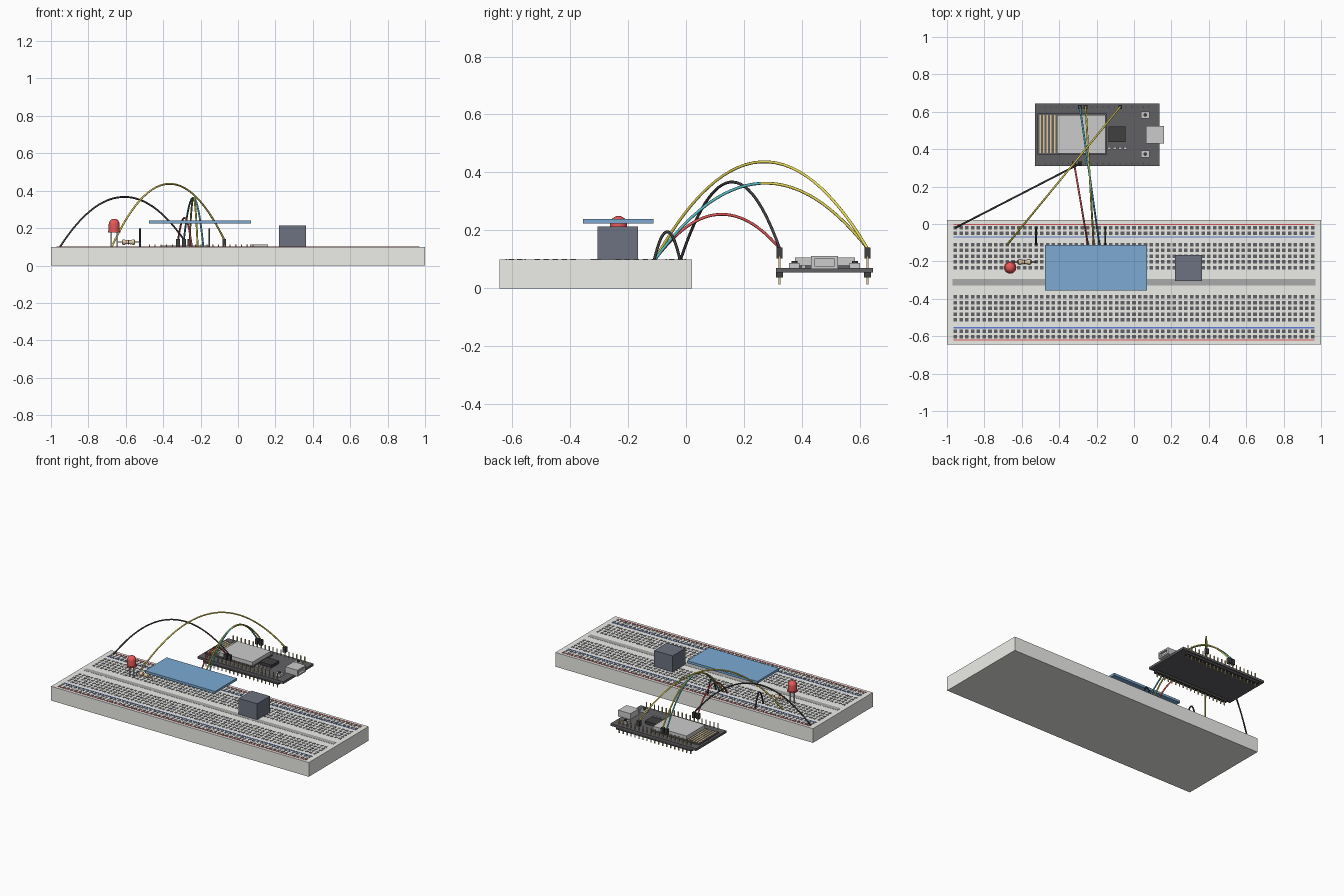
import bpy, bmesh, math
from mathutils import Matrix, Vector

if "Cube" in bpy.data.objects:
    bpy.data.objects.remove(bpy.data.objects["Cube"])

P = 0.0308                      # hole pitch
MID = -0.3115                   # breadboard centre line in y
TOP = 0.1                       # breadboard top
mats = {}


def paint(ob, col):
    if col:
        if col not in mats:
            m = bpy.data.materials.new("paint_%d" % len(mats))
            m.diffuse_color = (*col, 1)
            m.use_nodes = True
            m.node_tree.nodes["Principled BSDF"].inputs["Base Color"].default_value = m.diffuse_color
            mats[col] = m
        ob.data.materials.append(mats[col])
    return ob


def boxes(name, spans, col=None):
    """One object from any number of boxes (x0,x1,y0,y1,z0,z1)."""
    bm = bmesh.new()
    for x0, x1, y0, y1, z0, z1 in spans:
        m = Matrix.Translation(((x0 + x1) / 2, (y0 + y1) / 2, (z0 + z1) / 2)) @ \
            Matrix.Diagonal((x1 - x0, y1 - y0, z1 - z0, 1))
        bmesh.ops.create_cube(bm, size=1, matrix=m)
    me = bpy.data.meshes.new(name)
    bm.to_mesh(me)
    bm.free()
    ob = bpy.data.objects.new(name, me)
    bpy.context.collection.objects.link(ob)
    return paint(ob, col)


def post(x, y, z0, z1, r):
    return (x - r, x + r, y - r, y + r, z0, z1)


def tube(name, pts, r, col):
    cu = bpy.data.curves.new(name, 'CURVE')
    cu.dimensions = '3D'
    cu.bevel_depth, cu.bevel_resolution, cu.use_fill_caps = r, 2, True
    s = cu.splines.new('POLY')
    s.points.add(len(pts) - 1)
    for p, c in zip(s.points, pts):
        p.co = (*c, 1)
    ob = bpy.data.objects.new(name, cu)
    bpy.context.collection.objects.link(ob)
    return paint(ob, col)


def wire(name, a, b, h, col):
    a, b = Vector(a), Vector(b)
    n = 28
    tube(name, [a.lerp(b, i / n) + Vector((0, 0, 4 * h * i / n * (1 - i / n)))
                for i in range(n + 1)], 0.005, col)


def lathe(name, prof, loc, axis, col, n=24):
    """Spin a (radius, height) profile round z, then turn it onto the axis."""
    bm = bmesh.new()
    rings = [[bm.verts.new((r * math.cos(2 * math.pi * k / n), r * math.sin(2 * math.pi * k / n), z))
              for k in range(n)] for r, z in prof]
    for lo, hi in zip(rings, rings[1:]):
        for k in range(n):
            bm.faces.new((lo[k], lo[(k + 1) % n], hi[(k + 1) % n], hi[k]))
    bm.faces.new(rings[0][::-1])
    bm.faces.new(rings[-1])
    rot = Matrix.Rotation(math.pi / 2, 4, 'Y') if axis == 'X' else Matrix()
    bm.transform(Matrix.Translation(loc) @ rot)
    me = bpy.data.meshes.new(name)
    bm.to_mesh(me)
    bm.free()
    ob = bpy.data.objects.new(name, me)
    bpy.context.collection.objects.link(ob)
    bpy.ops.object.select_all(action='DESELECT')
    ob.select_set(True)
    bpy.context.view_layer.objects.active = ob
    bpy.ops.object.shade_smooth_by_angle(angle=math.radians(40))
    return paint(ob, col)


DARK, BLACK = (0.12, 0.12, 0.13), (0.05, 0.05, 0.05)
METAL, GOLD = (0.6, 0.6, 0.62), (0.75, 0.6, 0.3)
RED, YELLOW = (0.8, 0.1, 0.1), (0.8, 0.7, 0.1)
GREEN, TEAL = (0.1, 0.55, 0.2), (0.1, 0.5, 0.55)

# breadboard body, holes, channel and rail stripes
boxes("breadboard", [(-1, 1, MID - 0.332, MID + 0.332, 0, TOP)], (0.85, 0.85, 0.82))
offsets = [MID + s * d for s in (1, -1) for d in [0.2015 - P * i for i in range(4, -1, -1)] + [0.2615, 0.2915]]
boxes("breadboard_holes", [post(i * P, y, TOP - 0.003, TOP + 0.001, 0.0095)
                           for i in range(-31, 32) for y in offsets], DARK)
boxes("centre_channel", [(-0.97, 0.97, MID - 0.018, MID + 0.018, TOP - 0.004, TOP + 0.001)], (0.4, 0.4, 0.4))
for tag, d, col in (("outer", 0.309, RED), ("inner", 0.243, (0.1, 0.2, 0.7))):
    boxes("rail_stripe_" + tag, [(-0.965, 0.965, MID + s * d - 0.003, MID + s * d + 0.003,
                                  TOP - 0.002, TOP + 0.002) for s in (1, -1)], col)

# raised display panel and sensor block
boxes("display_panel", [(-0.475, 0.07, -0.355, -0.112, 0.224, 0.24)], (0.2, 0.4, 0.65))
boxes("sensor_block", [(0.22, 0.363, -0.306, -0.165, TOP, 0.213)], (0.15, 0.17, 0.22))

# indicator lamp with two legs
R = 0.029
dome = [(R * math.cos(a), 0.045 + R * math.sin(a)) for a in [math.radians(t) for t in range(0, 90, 11)]]
lathe("lamp", [(0.033, 0), (0.033, 0.009), (R, 0.009)] + dome + [(0.001, 0.045 + R)],
      (-21.5 * P, -0.233, 0.176), 'Z', RED)
boxes("lamp_legs", [post(-i * P, -0.233, TOP - 0.01, 0.18, 0.004) for i in (21, 22)], METAL)

# resistor
lathe("resistor_body", [(0.008, -0.035), (0.014, -0.031), (0.014, -0.02), (0.011, -0.015),
                        (0.011, 0.015), (0.014, 0.02), (0.014, 0.031), (0.008, 0.035)],
      (-19 * P, -0.203, 0.125), 'X', (0.75, 0.6, 0.4), 16)
for i, (x, c) in enumerate(((-0.01, RED), (0, BLACK), (0.01, GOLD))):
    lathe("resistor_band_%d" % i, [(0.0117, -0.002), (0.0117, 0.002)],
          (-19 * P + x, -0.203, 0.125), 'X', c, 16)
tube("resistor_lead", [(-21 * P, -0.203, TOP - 0.01), (-21 * P, -0.203, 0.125),
                       (-17 * P, -0.203, 0.125), (-17 * P, -0.203, TOP - 0.01)], 0.003, METAL)

# controller board
boxes("controller_board", [(-0.53, 0.135, 0.31, 0.645, 0.055, 0.071)], DARK)
pin_x = [-0.474 + P * i for i in range(19)]
rows = (0.323, 0.626)
boxes("header_strips", [(pin_x[0] - 0.015, pin_x[-1] + 0.015, y - 0.012, y + 0.012, 0.038, 0.056)
                        for y in rows], BLACK)
boxes("header_pins", [post(x, y, 0.013, 0.112, 0.003) for x in pin_x for y in rows], GOLD)
boxes("radio_module", [(-0.515, -0.147, 0.37, 0.59, 0.07, 0.08)], DARK)
boxes("radio_shield", [(-0.413, -0.152, 0.377, 0.584, 0.08, 0.106)], METAL)
boxes("antenna_trace", [(-0.505 + 0.019 * i, -0.497 + 0.019 * i, 0.38, 0.582, 0.079, 0.082)
                        for i in range(5)], GOLD)
boxes("control_chip", [(-0.137, -0.045, 0.438, 0.521, 0.07, 0.09)], BLACK)
boxes("small_parts", [(x, x + 0.018, 0.398, 0.412, 0.07, 0.08)
                      for x in (-0.142, -0.112, -0.082, -0.055)], METAL)
by = (0.374, 0.583)
boxes("button_bases", [(0.037, 0.082, y - 0.018, y + 0.018, 0.07, 0.088) for y in by], METAL)
for i, y in enumerate(by):
    lathe("button_cap_%d" % i, [(0.01, 0), (0.01, 0.008)], (0.06, y, 0.087), 'Z', BLACK, 16)

# plug socket: four walls and a back, open toward +x
y0, y1, z0, z1 = 0.431, 0.524, 0.067, 0.112
boxes("plug_socket", [(0.065, 0.16, y0, y1, z0, z0 + 0.01), (0.065, 0.16, y0, y1, z1 - 0.01, z1),
                      (0.065, 0.16, y0, y0 + 0.012, z0, z1), (0.065, 0.16, y1 - 0.012, y1, z0, z1),
                      (0.065, 0.145, y0, y1, z0, z1)], METAL)

# long wires: hole column, hole y, header pin, header row, arc height
A, B = -0.02, -0.11
for name, c, y, pin, row, h, col in (
        ("ground", -31, A, 6, 0, 0.25, BLACK), ("power", -8, B, 5, 0, 0.138, RED),
        ("signal", -22, B, 13, 1, 0.32, YELLOW), ("clock", -7, B, 7, 1, 0.246, YELLOW),
        ("data", -6, B, 6, 1, 0.246, TEAL)):
    wire(name + "_wire", (c * P, y, TOP - 0.005), (pin_x[pin], rows[row], 0.138), h, col)
    boxes(name + "_connector", [post(pin_x[pin], rows[row], 0.103, 0.141, 0.0105)], BLACK)

# short ground jumpers
for i, c in enumerate((-17, -5)):
    wire("jumper_%d" % i, (c * P, A, TOP - 0.005), (c * P, B, TOP - 0.005), 0.1, BLACK)
